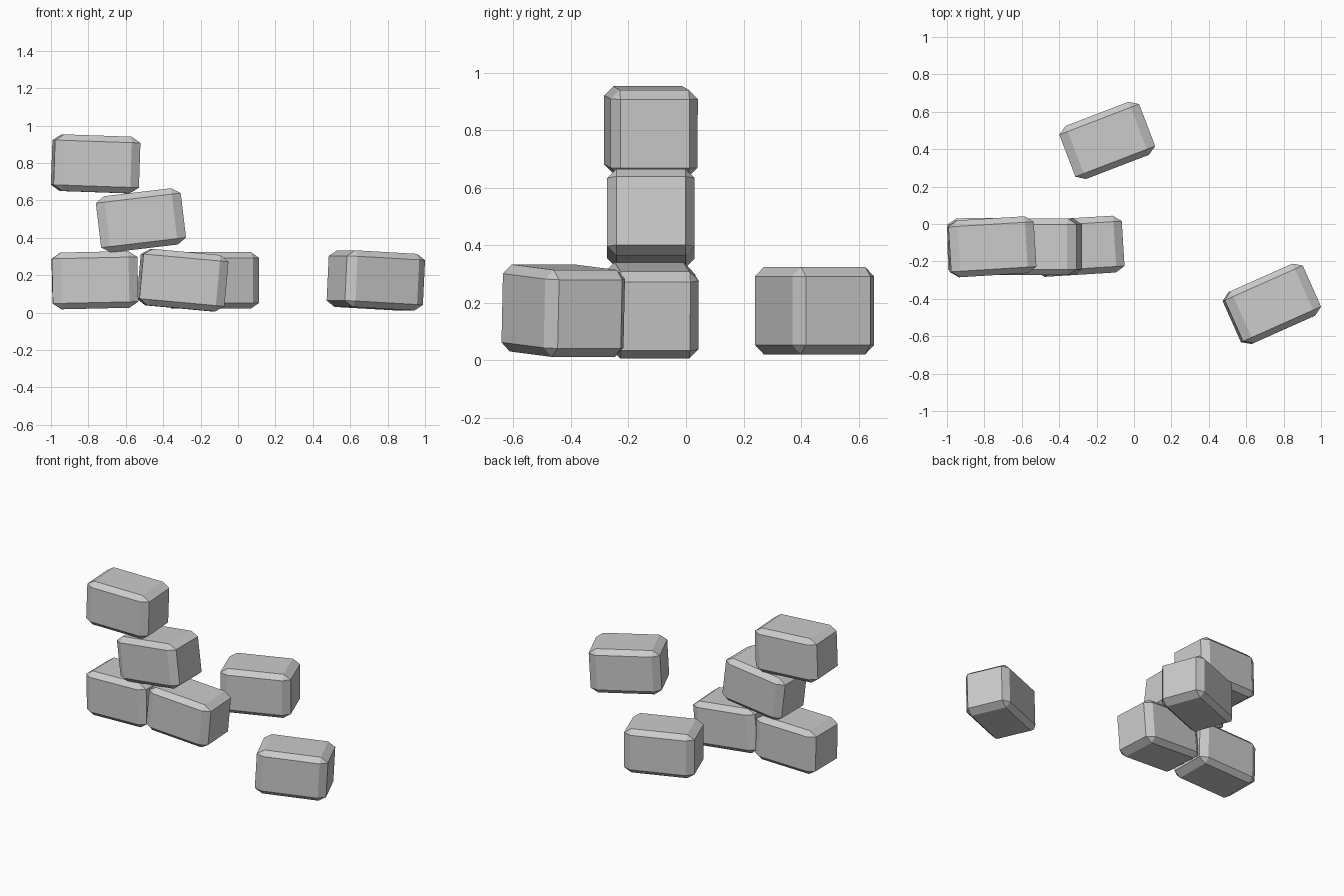
import bpy, bmesh
from math import radians
from mathutils import Matrix, Euler

if "Cube" in bpy.data.objects:
    bpy.data.objects.remove(bpy.data.objects["Cube"])

SIZE = (0.457, 0.304, 0.303)   # length, depth, height of every block


def block(name, centre, pitch=0, yaw=0):
    """Unit cube with chamfered edges, stretched to block size and placed."""
    bm = bmesh.new()
    bmesh.ops.create_cube(bm, size=1)
    bmesh.ops.bevel(bm, geom=bm.edges[:], offset=0.105, segments=1,
                    affect='EDGES', profile=0.5)
    place = Matrix.LocRotScale(
        centre, Euler((0, radians(pitch), radians(yaw))), SIZE)
    bmesh.ops.transform(bm, matrix=place, verts=bm.verts)
    bmesh.ops.recalc_face_normals(bm, faces=bm.faces[:])
    mesh = bpy.data.meshes.new(name)
    bm.to_mesh(mesh)
    bm.free()
    obj = bpy.data.objects.new(name, mesh)
    bpy.context.collection.objects.link(obj)
    return obj


# Leaning stack
block("stack_base_left", (-0.765, -0.120, 0.173), -1.3, 0.5)
block("stack_base_right", (-0.296, -0.119, 0.173), 5.2, 3.5)
block("stack_middle", (-0.519, -0.122, 0.493), -6.8, 0)
block("stack_top", (-0.761, -0.122, 0.795), 2.0, 3.5)

# Loose blocks on the ground
block("loose_back", (-0.143, 0.447, 0.172), 0, 21)
block("loose_right", (0.737, -0.427, 0.172), 3, 24)
